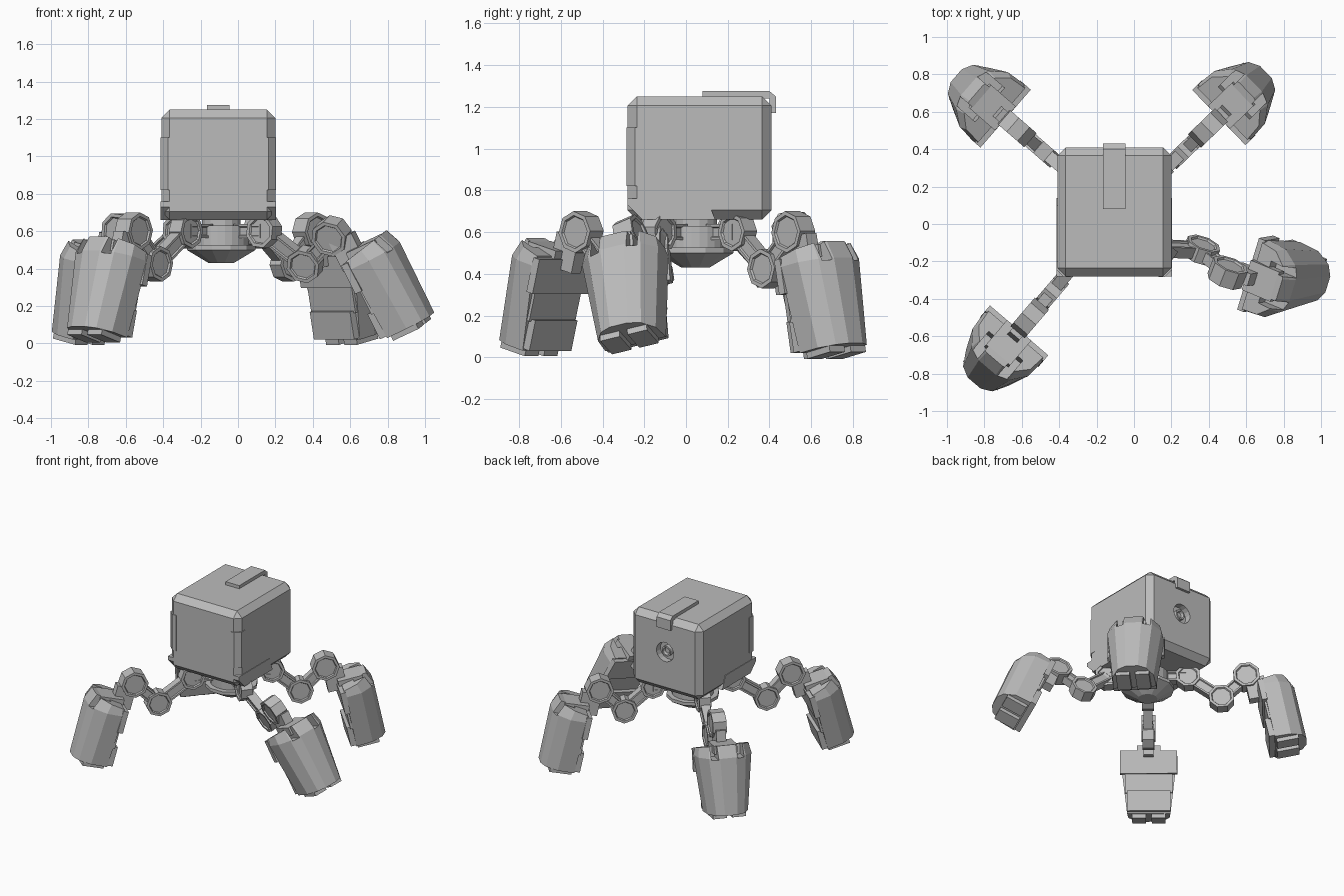
import bpy, bmesh, math
from mathutils import Vector, Matrix

old = bpy.data.objects.get("Cube")
if old:
    bpy.data.objects.remove(old, do_unlink=True)

grey = bpy.data.materials.new("plain_grey")
grey.use_nodes = True
GREY = (0.5, 0.5, 0.5, 1)
grey.diffuse_color = GREY
grey.node_tree.nodes["Principled BSDF"].inputs["Base Color"].default_value = GREY


def finish(name, bm, matrix=None):
    bmesh.ops.recalc_face_normals(bm, faces=bm.faces)
    me = bpy.data.meshes.new(name)
    bm.to_mesh(me)
    bm.free()
    me.materials.append(grey)
    ob = bpy.data.objects.new(name, me)
    if matrix:
        ob.matrix_world = matrix
    bpy.context.collection.objects.link(ob)
    return ob


def loft(name, rings, matrix=None, inset=0, depth=0):
    """Skin a stack of rings, cap the ends, optionally recess the caps."""
    bm = bmesh.new()
    loops = [[bm.verts.new(p) for p in ring] for ring in rings]
    for a, b in zip(loops, loops[1:]):
        for i in range(len(a)):
            j = (i + 1) % len(a)
            bm.faces.new((a[i], a[j], b[j], b[i]))
    caps = [bm.faces.new(loops[0][::-1]), bm.faces.new(loops[-1])]
    if inset:
        bmesh.ops.recalc_face_normals(bm, faces=bm.faces)
        bmesh.ops.inset_individual(bm, faces=caps, thickness=inset, depth=0)
        bmesh.ops.inset_individual(bm, faces=caps, thickness=0.006, depth=-depth)
    return finish(name, bm, matrix)


def box(name, lo, hi, matrix=None, bevel=0):
    bm = bmesh.new()
    bmesh.ops.create_cube(bm, size=1)
    lo, hi = Vector(lo), Vector(hi)
    for v in bm.verts:
        v.co = Vector((lo[i] + hi[i]) / 2 + v.co[i] * (hi[i] - lo[i]) for i in range(3))
    if bevel:
        bmesh.ops.bevel(bm, geom=bm.edges[:], offset=bevel, segments=1, affect='EDGES')
    return finish(name, bm, matrix)


def circle(r, z, n):
    step = 2 * math.pi / n
    return [(r * math.cos((i + .5) * step), r * math.sin((i + .5) * step), z) for i in range(n)]


def frame(origin, x, z):
    """Matrix at origin with local z along z and local x near x."""
    z = Vector(z).normalized()
    y = z.cross(Vector(x)).normalized()
    m = Matrix((y.cross(z), y, z)).transposed().to_4x4()
    m.translation = origin
    return m


def cut(target, cutter):
    mod = target.modifiers.new("cut", 'BOOLEAN')
    mod.operation, mod.solver, mod.object = 'DIFFERENCE', 'EXACT', cutter
    cutter.hide_render = True
    cutter.hide_set(True)


# Body shell with chamfered edges
X0, X1, Y0, Y1 = -.41, .20, -.28, .41
CX = (X0 + X1) / 2
body = box("body", (X0, Y0, .66), (X1, Y1, 1.25), bevel=.045)

# Round port on the back
port = frame((CX, Y1, .98), (1, 0, 0), (0, 1, 0))
cut(body, loft("port_cutter", [circle(.075, -.05, 16), circle(.075, .05, 16)], port))
loft("port_core", [circle(.04, -.06, 12), circle(.04, -.015, 12)], port, inset=.012, depth=.02)

# Chamfered corner plates and lower side skirts
for name, x, s in (("right", X0, 1), ("left", X1, -1)):
    a, b = x - s * .004, x + s * .07
    plate = [(a, -.20), (a, Y0 + .035), (a + s * .04, Y0 - .004), (b, Y0 - .004), (b, -.20)]
    loft(name + "_corner_plate", [[(px, py, z) for px, py in plate] for z in (.82, 1.10)])
    skirt = [(-.28, .76), (.10, .76), (.14, .66), (-.21, .66), (-.28, .73)]
    loft(name + "_skirt", [[(px, y, z) for y, z in skirt] for px in (a, b)])

# Strap folded over the top rear edge
strap = [(.08, 1.24), (.08, 1.275), (.40, 1.275), (.43, 1.25), (.43, 1.17), (.40, 1.17), (.40, 1.24)]
loft("top_strap", [[(x, y, z) for y, z in strap] for x in (-.165, -.045)])

# Hub under the body
HUB = Vector((-.09, .045, 0))
hub_at = Matrix.Translation(HUB)
loft("neck", [circle(.105, .62, 16), circle(.105, .67, 16)], hub_at)
loft("hub_ring", [circle(.15, .52, 24), circle(.15, .63, 24)], hub_at)
loft("hub_dish", [circle(.07, .43, 12), circle(.19, .50, 12), circle(.19, .525, 12)], hub_at)


def joint(name, p, axis, r, t):
    loft(name, [circle(r, -t / 2, 8), circle(r, t / 2, 8)], frame(p, (0.3, 0.2, 1), axis),
         inset=.02, depth=.01)


def link(name, p, q, axis, w, t):
    m = frame(p, q - p, axis)
    ln = (q - p).length
    rect = [(0, -w / 2), (ln, -w / 2), (ln, w / 2), (0, w / 2)]
    loft(name, [[(x, y, z) for x, y in rect] for z in (-t / 2, t / 2)], m, inset=.018, depth=.01)


def foot(name, m):
    half = [(.31, .06), (.28, .135), (.20, .195), (.08, .205)]
    section = half + [(u, -v) for u, v in half[::-1]]

    def ring(w, su, sv, rise=0):
        return [(.08 + (u - .08) * su, v * sv, w + rise * u) for u, v in section]
    # Curved armour shell, narrowing toward the ground, with a sloping cap
    shell = loft(name + "_shell", [ring(-.61, 1, .76), ring(-.19, 1, 1), ring(-.155, .84, .93, .17)], m)
    for s in (-1, 1):
        cut(shell, box(name + "_notch_cutter", (.17, s * .095 - .025, -.20), (.35, s * .095 + .025, 0), m))
        # Toes
        a, b = sorted((s * .02, s * .12))
        box(name + "_toe", (.09, a, -.64), (.25, b, -.60), m)
    # Stepped inner panels, wide at the top
    box(name + "_upper_panel", (.05, -.205, -.32), (.09, .205, -.15), m)
    box(name + "_middle_panel", (.065, -.17, -.46), (.09, .17, -.31), m)
    box(name + "_lower_panel", (.04, -.155, -.60), (.09, .155, -.45), m)
    # Top block and the arm that carries the foot
    box(name + "_top_block", (.06, -.085, -.17), (.24, .085, -.11), m)
    box(name + "_ankle", (-.02, -.035, -.20), (.12, .035, -.03), m)


def leg(name, p1, p2, p3, az, tilt, roll):
    p1, p2, p3 = Vector(p1), Vector(p2), Vector(p3)
    axis = (p2 - p1).cross(p3 - p2).normalized()
    flat = Vector((p1.x - HUB.x, p1.y - HUB.y, 0)).normalized()
    side = flat.cross(Vector((0, 0, 1)))
    link(name + "_hip_arm", p1 - flat * .18, p1, side, .075, .07)
    joint(name + "_hip_joint", p1, side, .092, .085)
    link(name + "_upper_link", p1, p2, axis, .085, .065)
    joint(name + "_knee_joint", p2, axis, .095, .085)
    link(name + "_lower_link", p2, p3, axis, .085, .06)
    joint(name + "_ankle_joint", p3, axis, .10, .10)
    rot = (Matrix.Rotation(math.radians(az), 4, 'Z') @ Matrix.Rotation(math.radians(roll), 4, 'X')
           @ Matrix.Rotation(math.radians(-tilt), 4, 'Y'))
    foot(name + "_foot", Matrix.Translation(p3) @ rot)


# Three straight legs, then the front left one reaching sideways
for name, az, reach, tilt in (("back_left", 44, .675, 12), ("back_right", 139, .71, 12),
                              ("front_right", 229.5, .72, 15)):
    out = Vector((math.cos(math.radians(az)), math.sin(math.radians(az)), 0))
    pts = [HUB + out * r + Vector((0, 0, z)) for r, z in ((.29, .60), (reach - .18, .425), (reach, .60))]
    leg(name, *pts, az, tilt, 0)
leg("front_left", (.14, -.13, .60), (.36, -.14, .425), (.50, -.26, .575), -17, 24, 13)
